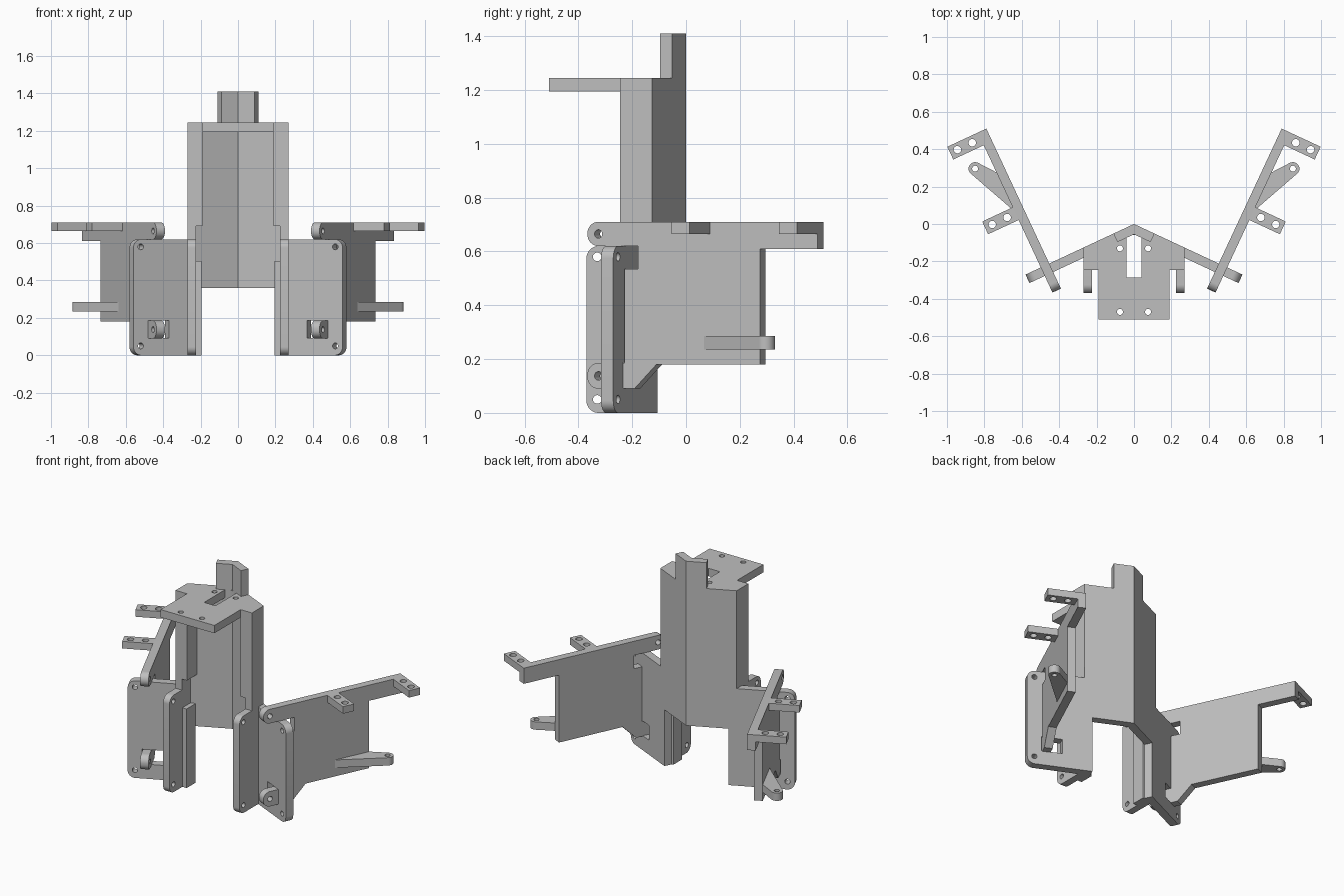
import bpy, bmesh
from math import cos, sin, tan, pi, radians
from mathutils import Matrix, Vector

cube = bpy.data.objects.get("Cube")
if cube:
    bpy.data.objects.remove(cube, do_unlink=True)

grey = bpy.data.materials.new("plain grey")
grey.use_nodes = True
GREY = (0.52, 0.52, 0.52, 1)
grey.diffuse_color = GREY
grey.node_tree.nodes["Principled BSDF"].inputs["Base Color"].default_value = GREY

# Drawing planes: plan, swept plan, side elevation, arm elevation, wall elevation
PLAN = Matrix.Identity(4)
SWEPT = Matrix.Rotation(radians(-25), 4, 'Z')
SIDE = Matrix(((0, 0, 1, 0), (1, 0, 0, 0), (0, 1, 0, 0), (0, 0, 0, 1)))
ARM = SWEPT @ SIDE
WALL = SWEPT @ Matrix.Rotation(pi / 2, 4, 'X')


def ring(x, y, r, start=0.0, end=360.0, n=20):
    """Points on a circle or arc."""
    full = end - start == 360
    steps = n if full else n - 1
    angles = [radians(start + (end - start) * i / steps) for i in range(n)]
    return [(x + r * cos(a), y + r * sin(a)) for a in angles]


def rounded(points, n=8):
    """Outline whose points may carry a corner radius as third value."""
    out = []
    for i, p in enumerate(points):
        if len(p) == 2:
            out.append(p)
            continue
        corner = Vector(p[:2])
        d1 = (Vector(points[i - 1][:2]) - corner).normalized()
        d2 = (Vector(points[(i + 1) % len(points)][:2]) - corner).normalized()
        half = d1.angle(d2) / 2
        centre = corner + (d1 + d2).normalized() * p[2] / sin(half)
        a = corner + d1 * p[2] / tan(half) - centre
        b = corner + d2 * p[2] / tan(half) - centre
        for k in range(n + 1):
            t = k / n
            out.append(tuple(centre + (a * (1 - t) + b * t).normalized() * p[2]))
    return out


def plate(name, outline, low, high, plane=PLAN, holes=(), mirror=True):
    """Extrude an outline with holes between two heights of a drawing plane."""
    curve = bpy.data.curves.new(name, 'CURVE')
    curve.dimensions = '2D'
    curve.fill_mode = 'BOTH'
    curve.extrude = (high - low) / 2
    for loop in [rounded(outline), *holes]:
        spline = curve.splines.new('POLY')
        spline.points.add(len(loop) - 1)
        for point, (x, y) in zip(spline.points, loop):
            point.co = (x, y, 0, 1)
        spline.use_cyclic_u = True
    temp = bpy.data.objects.new(name + "_outline", curve)
    bpy.context.collection.objects.link(temp)
    bpy.context.view_layer.update()
    graph = bpy.context.evaluated_depsgraph_get()
    mesh = bpy.data.meshes.new_from_object(temp.evaluated_get(graph))
    bpy.data.objects.remove(temp, do_unlink=True)
    bm = bmesh.new()
    bm.from_mesh(mesh)
    bmesh.ops.remove_doubles(bm, verts=bm.verts, dist=1e-5)
    bm.transform(plane @ Matrix.Translation((0, 0, (low + high) / 2)))
    bmesh.ops.recalc_face_normals(bm, faces=bm.faces)
    bm.to_mesh(mesh)
    bm.free()
    mesh.materials.clear()
    mesh.materials.append(grey)
    mesh.name = name
    obj = bpy.data.objects.new(name, mesh)
    bpy.context.collection.objects.link(obj)
    bpy.ops.object.select_all(action='DESELECT')
    obj.select_set(True)
    bpy.context.view_layer.objects.active = obj
    bpy.ops.object.shade_smooth_by_angle(angle=radians(30))
    if mirror:
        mod = obj.modifiers.new("both sides", 'MIRROR')
        mod.use_mirror_merge = False
    return obj


# Swept back walls: tall centre, low wings with a window and bolt holes
plate("back_walls",
      [(0, .36), (.25, .36), (.25, 0), (.64, 0, .045), (.64, .62, .045),
       (.298, .62), (.298, 1.245), (.121, 1.245), (.121, 1.41), (0, 1.41)],
      0, .05, WALL,
      [ring(.597, .05, .016), ring(.597, .58, .016),
       [(.43, .093), (.555, .093), (.555, .187), (.43, .187)]])

# Column side flanges, thick above and thin below
plate("upper_flanges", [(.19, -.245), (.27, -.245), (.27, -.126), (.19, -.1)], .69, 1.245)
plate("middle_flanges", [(.225, -.245), (.27, -.245), (.27, -.13), (.225, -.12)], .5, .69)
plate("lower_ribs",
      [(.195, -.24), (.226, -.24), (.226, -.14), (.205, -.15), (.195, -.15)], 0, .505)

# Upright bolt plates
plate("bolt_plates", [(-.37, 0, .045), (-.14, 0), (-.14, .62), (-.37, .62, .045)],
      .225, .27, SIDE, [ring(-.33, .05, .016), ring(-.33, .58, .016)])

# Top shelf with slot and screw holes
plate("top_shelf", [(-.19, -.51), (.19, -.51), (.19, -.12), (0, -.03), (-.19, -.12)],
      1.195, 1.245, PLAN,
      [ring(x, y, .016) for x in (-.075, .075) for y in (-.13, -.47)]
      + [[(-.04, -.285), (.04, -.285), (.04, -.06), (-.04, -.06)]], mirror=False)

# Side arms with hinge lugs that pass over and through the wings
plate("side_arms",
      [(-.148, .71, .044), (.796, .71), (.796, .61), (.56, .61), (.56, .18),
       (.135, .18), (.045, .09), (-.148, .09, .044), (-.148, .185, .044),
       (.004, .185), (.004, .535), (.06, .535), (.06, .62), (-.148, .62, .044)],
      .5, .55, ARM, [ring(-.103, .665, .016), ring(-.103, .1375, .016)])

# Drilled tabs along the arm tops
for name, v in (("rear_tabs", .721), ("front_tabs", .28)):
    plate(name, [(.55, v), (.73, v), (.73, v + .075), (.55, v + .075)], .665, .71, SWEPT,
          [ring(u, v + .038, .02) for u in (.6, .688)])

# Tapered lower lugs
plate("lower_lugs", [(.53, .27), (.55, .33)] + ring(.645, .627, .035, -24, 143) + [(.53, .535)],
      .235, .285, SWEPT, [ring(.645, .627, .016)])
